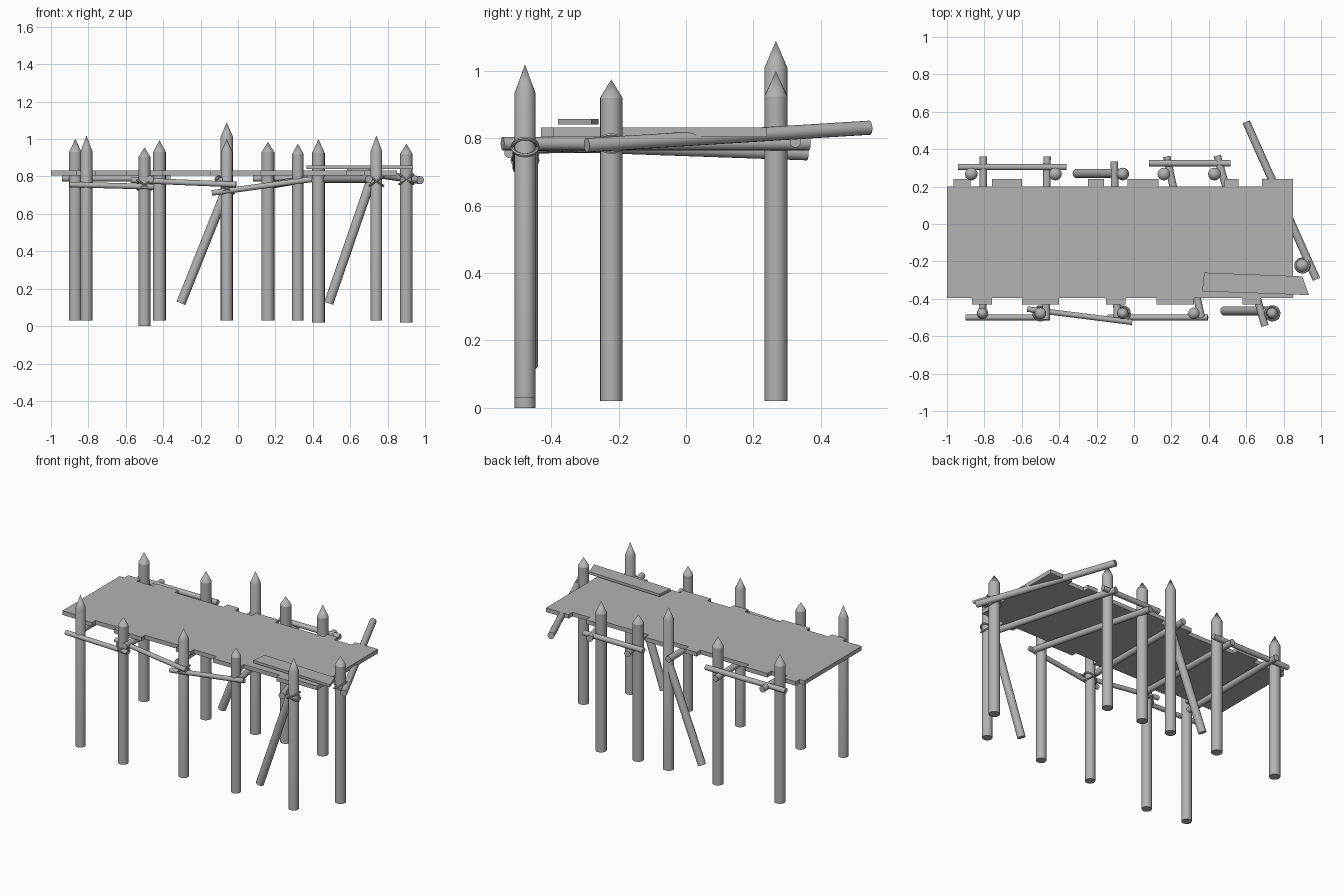
import bpy, bmesh, math
from mathutils import Vector, Matrix

cube = bpy.data.objects.get("Cube")
if cube:
    bpy.data.objects.remove(cube, do_unlink=True)

GREY = (0.45, 0.45, 0.45, 1)
wood = bpy.data.materials.new("weathered_grey")
wood.use_nodes = True
wood.diffuse_color = GREY
wood.node_tree.nodes["Principled BSDF"].inputs["Base Color"].default_value = GREY
SIDES = 16


def finish(name, bm, smooth=True):
    bmesh.ops.recalc_face_normals(bm, faces=bm.faces)
    mesh = bpy.data.meshes.new(name)
    bm.to_mesh(mesh)
    bm.free()
    mesh.materials.append(wood)
    ob = bpy.data.objects.new(name, mesh)
    bpy.context.collection.objects.link(ob)
    if smooth:
        bpy.ops.object.select_all(action='DESELECT')
        ob.select_set(True)
        bpy.context.view_layer.objects.active = ob
        bpy.ops.object.shade_smooth_by_angle(angle=math.radians(23.5))
    return ob


def log(name, a, b, r):
    """Round log from point a to point b."""
    a, b = Vector(a), Vector(b)
    axis = b - a
    turn = axis.to_track_quat('Z', 'Y').to_matrix().to_4x4()
    bm = bmesh.new()
    bmesh.ops.create_cone(bm, cap_ends=True, segments=SIDES, radius1=r, radius2=r,
                          depth=axis.length, matrix=Matrix.Translation((a + b) / 2) @ turn)
    return finish(name, bm)


def post(name, x, y, base, shoulder, tip, r):
    """Upright post with a sharpened top."""
    bm = bmesh.new()
    rings = [[bm.verts.new((x + r * math.cos(i * math.tau / SIDES),
                            y + r * math.sin(i * math.tau / SIDES), z))
              for i in range(SIDES)] for z in (base, shoulder)]
    point = bm.verts.new((x, y, tip))
    bm.faces.new(rings[0])
    for i in range(SIDES):
        j = (i + 1) % SIDES
        bm.faces.new((rings[0][i], rings[0][j], rings[1][j], rings[1][i]))
        bm.faces.new((rings[1][i], rings[1][j], point))
    return finish(name, bm)


def slab(name, outline, bottom, top):
    """Flat board from a plan outline."""
    bm = bmesh.new()
    face = bm.faces.new([bm.verts.new((x, y, bottom)) for x, y in outline])
    up = bmesh.ops.extrude_face_region(bm, geom=[face])["geom"]
    verts = [g for g in up if isinstance(g, bmesh.types.BMVert)]
    bmesh.ops.translate(bm, verts=verts, vec=(0, 0, top - bottom))
    return finish(name, bm, smooth=False)


def lashing(name, x, y, z, r):
    """Two crossed rope loops around a post."""
    for tilt in (-1, 1):
        bm = bmesh.new()
        loops = []
        for i in range(20):
            a = i * math.tau / 20
            out = Vector((math.cos(a), math.sin(a), 0))
            centre = Vector((x, y, z)) + out * (r + 0.003)
            centre.z += tilt * 0.025 * math.cos(a)
            loops.append([bm.verts.new(centre + 0.006 * (out * math.cos(t) + Vector((0, 0, math.sin(t)))))
                          for t in (k * math.tau / 6 for k in range(6))])
        for i in range(20):
            for k in range(6):
                n, m = (i + 1) % 20, (k + 1) % 6
                bm.faces.new((loops[i][k], loops[n][k], loops[n][m], loops[i][m]))
        finish(name, bm)


# Deck with plank ends sticking out along both long edges
front_tabs = [(-.865, -.76), (-.6, -.4), (-.15, -.045), (.12, .32), (.58, .68)]
back_tabs = [(-.965, -.875), (-.76, -.6), (-.245, -.16), (-.035, .13), (.485, .56), (.685, .85)]
outline = [(-1, -.395)]
for a, b in front_tabs:
    outline += [(a, -.395), (a, -.43), (b, -.43), (b, -.395)]
outline += [(.85, -.395)]
for a, b in reversed(back_tabs):
    outline += [(b, .2), (b, .24), (a, .24), (a, .2)]
outline = [p for p in outline if p != (.85, .2)] + [(-1, .2)]
slab("deck", outline, .805, .832)
slab("loose_plank", [(.365, -.36), (.935, -.38), (.90, -.28), (.375, -.26)], .841, .858)

# Sharpened posts: x, base, shoulder, tip
for x, base, shoulder, tip in [(-.81, .03, .935, 1.02), (-.5, 0, .905, .955), (-.06, .03, .93, 1.0),
                               (.32, .03, .92, .975), (.74, .03, .935, 1.02)]:
    post("front_post", x, -.478, base, shoulder, tip, .031)
for x, base, shoulder, tip in [(-.87, .03, .93, 1.0), (-.42, .03, .93, .995), (-.06, .03, 1.01, 1.09),
                               (.16, .03, .93, .985), (.43, .02, .925, 1.0)]:
    post("back_post", x, .267, base, shoulder, tip, .034)
post("end_post", .9, -.222, .02, .92, .975, .034)

# Cross logs under the deck
for front, back in [((-.81, -.5, .785), (-.805, .36, .785)),
                    ((-.47, -.51, .785), (-.465, .36, .765)),
                    ((-.09, -.5, .775), (-.105, .335, .785)),
                    ((.36, -.5, .785), (.175, .36, .755)),
                    ((.70, -.545, .785), (.445, .365, .785))]:
    log("cross_log", front, back, .02)
log("end_log", (.975, -.295, .78), (.60, .545, .832), .021)

# Side rails
for a, b in [((-.9, -.5, .757), (-.45, -.5, .745)),
             ((-.57, -.455, .78), (-.01, -.525, .757)),
             ((-.14, -.5, .712), (.395, -.5, .785))]:
    log("front_rail", a, b, .015)
log("back_rail", (-.94, .305, .79), (-.36, .305, .79), .017)
log("back_rail", (.08, .325, .79), (.515, .325, .79), .017)

# Slanted braces
log("back_brace", (-.305, .27, .122), (-.05, .27, .76), .025)
log("front_brace", (.485, -.465, .122), (.715, -.465, .79), .025)

# Rope lashings
for x, y, z in [(-.5, -.478, .755), (-.06, -.478, .735), (.74, -.478, .775), (.9, -.222, .785)]:
    lashing("rope_lashing", x, y, z, .034)
